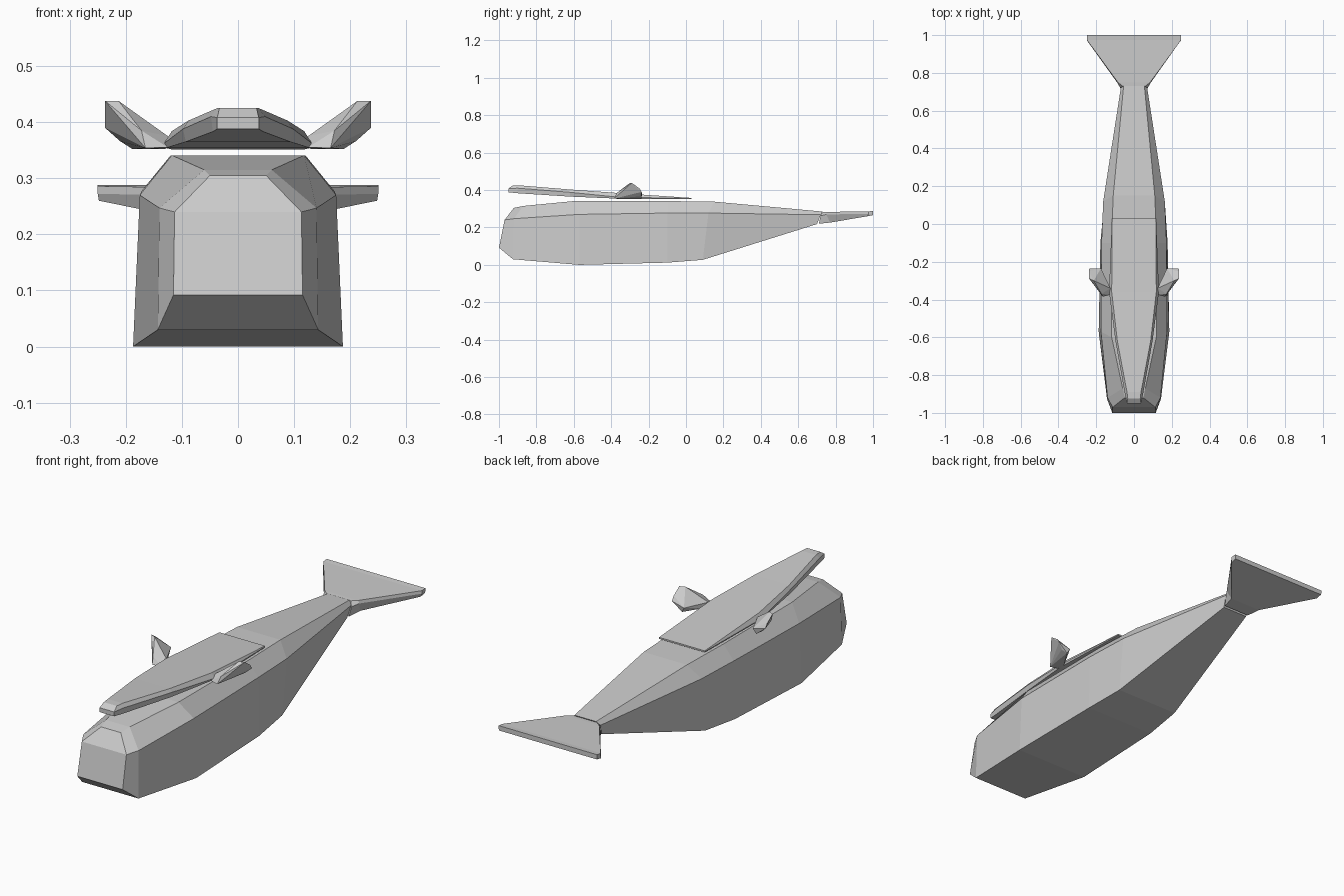
import bpy, bmesh


def finish(bm, name):
    bmesh.ops.recalc_face_normals(bm, faces=bm.faces[:])
    mesh = bpy.data.meshes.new(name)
    bm.to_mesh(mesh)
    bm.free()
    obj = bpy.data.objects.new(name, mesh)
    bpy.context.collection.objects.link(obj)
    return obj


def loft(name, stations):
    """Each station: (half width, y, z) for bottom, shoulder and top corners."""
    bm = bmesh.new()
    rings = []
    for b, s, t in stations:
        pts = [(-b[0], *b[1:]), b, s, t, (-t[0], *t[1:]), (-s[0], *s[1:])]
        rings.append([bm.verts.new(p) for p in pts])
    for r0, r1 in zip(rings, rings[1:]):
        for i in range(6):
            j = (i + 1) % 6
            bm.faces.new((r0[i], r0[j], r1[j], r1[i]))
    for r in (rings[0], rings[-1]):
        bm.faces.new((r[0], r[1], r[2], r[5]))
        bm.faces.new((r[5], r[2], r[3], r[4]))
    return finish(bm, name)


# Upturned body, from blunt head to tail stock
loft("body", [
    ((0.115, -1.00, 0.092), (0.113, -0.97, 0.24), (0.05, -0.92, 0.305)),
    ((0.143, -0.925, 0.03), (0.14, -0.92, 0.247), (0.06, -0.87, 0.315)),
    ((0.187, -0.57, 0.0), (0.175, -0.57, 0.27), (0.118, -0.60, 0.341)),
    ((0.178, -0.10, 0.012), (0.172, -0.10, 0.277), (0.12, -0.10, 0.341)),
    ((0.160, 0.09, 0.027), (0.163, 0.12, 0.277), (0.11, 0.15, 0.338)),
    ((0.064, 0.70, 0.218), (0.070, 0.72, 0.268), (0.055, 0.73, 0.285)),
])

# Tail flukes
loft("tail_fluke", [
    ((0.066, 0.71, 0.220), (0.072, 0.72, 0.262), (0.060, 0.73, 0.282)),
    ((0.080, 0.77, 0.226), (0.090, 0.75, 0.270), (0.085, 0.75, 0.283)),
    ((0.248, 0.97, 0.260), (0.25, 0.975, 0.272), (0.25, 0.975, 0.286)),
    ((0.248, 1.00, 0.266), (0.25, 1.00, 0.275), (0.25, 1.00, 0.288)),
])

# Lower jaw lying above the body
loft("jaw", [
    ((0.037, -0.95, 0.388), (0.037, -0.95, 0.408), (0.033, -0.925, 0.425)),
    ((0.045, -0.90, 0.383), (0.048, -0.90, 0.410), (0.037, -0.89, 0.425)),
    ((0.093, -0.62, 0.365), (0.098, -0.62, 0.388), (0.088, -0.62, 0.403)),
    ((0.128, -0.36, 0.354), (0.132, -0.36, 0.362), (0.118, -0.36, 0.384)),
    ((0.117, 0.03, 0.351), (0.117, 0.03, 0.355), (0.116, 0.03, 0.358)),
])

# Pair of stubby side fins
fin_points = [
    (0.125, -0.375, 0.355), (0.125, -0.34, 0.375), (0.165, -0.385, 0.354),
    (0.172, -0.37, 0.385), (0.130, -0.33, 0.352), (0.188, -0.24, 0.352),
    (0.175, -0.235, 0.375), (0.213, -0.30, 0.438), (0.237, -0.29, 0.438),
    (0.237, -0.25, 0.41), (0.237, -0.237, 0.39), (0.210, -0.25, 0.366),
]
for side, label in ((1, "right"), (-1, "left")):
    bm = bmesh.new()
    for x, y, z in fin_points:
        bm.verts.new((x * side, y, z))
    bmesh.ops.convex_hull(bm, input=bm.verts[:])
    finish(bm, label + "_fin")
